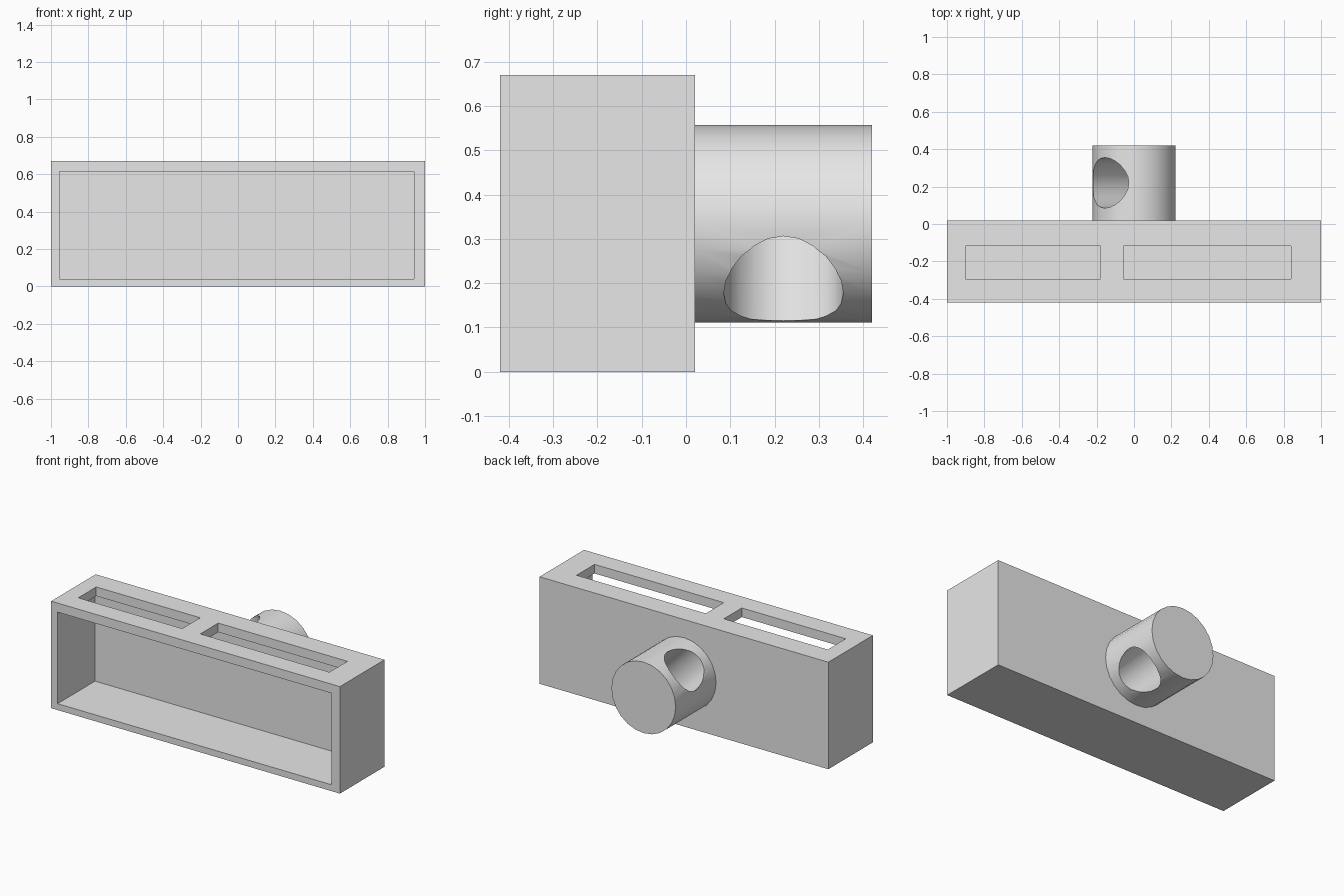
import bpy
import math

default = bpy.data.objects.get("Cube")
if default:
    bpy.data.objects.remove(default, do_unlink=True)

grey = bpy.data.materials.new("plain_grey")
grey.use_nodes = True
colour = (0.8, 0.8, 0.8, 1)
grey.diffuse_color = colour
grey.node_tree.nodes["Principled BSDF"].inputs["Base Color"].default_value = colour


def box(name, low, high):
    centre = [(a + b) / 2 for a, b in zip(low, high)]
    bpy.ops.mesh.primitive_cube_add(size=1, location=centre)
    ob = bpy.context.object
    ob.name = name
    ob.scale = [b - a for a, b in zip(low, high)]
    bpy.ops.object.transform_apply(location=False, rotation=False, scale=True)
    ob.data.materials.append(grey)
    return ob


def rod(name, radius, depth, location, rotation):
    bpy.ops.mesh.primitive_cylinder_add(vertices=24, radius=radius, depth=depth,
                                        location=location, rotation=rotation)
    ob = bpy.context.object
    ob.name = name
    ob.data.materials.append(grey)
    return ob


def cut(target, cutter):
    cutter.hide_render = True
    mod = target.modifiers.new("cut", 'BOOLEAN')
    mod.operation = 'DIFFERENCE'
    mod.solver = 'EXACT'
    mod.object = cutter
    bpy.context.view_layer.objects.active = target
    bpy.ops.object.modifier_apply(modifier=mod.name)
    bpy.data.objects.remove(cutter, do_unlink=True)


# Open-fronted housing with two slots through its top
housing = box("housing", (-1, -0.42, 0), (1, 0.02, 0.67))
cut(housing, box("cavity_cutter", (-0.955, -0.6, 0.04), (0.94, -0.05, 0.613)))
for x0, x1 in ((-0.9, -0.18), (-0.055, 0.84)):
    cut(housing, box("slot_cutter", (x0, -0.295, 0.5), (x1, -0.117, 0.8)))

# Round boss on the back with a diagonal cross hole
centre_z = 0.334
boss = rod("rear_boss", 0.2225, 0.4, (0, 0.22, centre_z), (math.pi / 2, 0, 0))
cut(boss, rod("hole_cutter", 0.135, 1, (0, 0.22, centre_z), (0, -math.pi / 4, 0)))

bpy.ops.object.select_all(action='DESELECT')
boss.select_set(True)
bpy.context.view_layer.objects.active = boss
bpy.ops.object.shade_smooth_by_angle(angle=math.radians(30))
